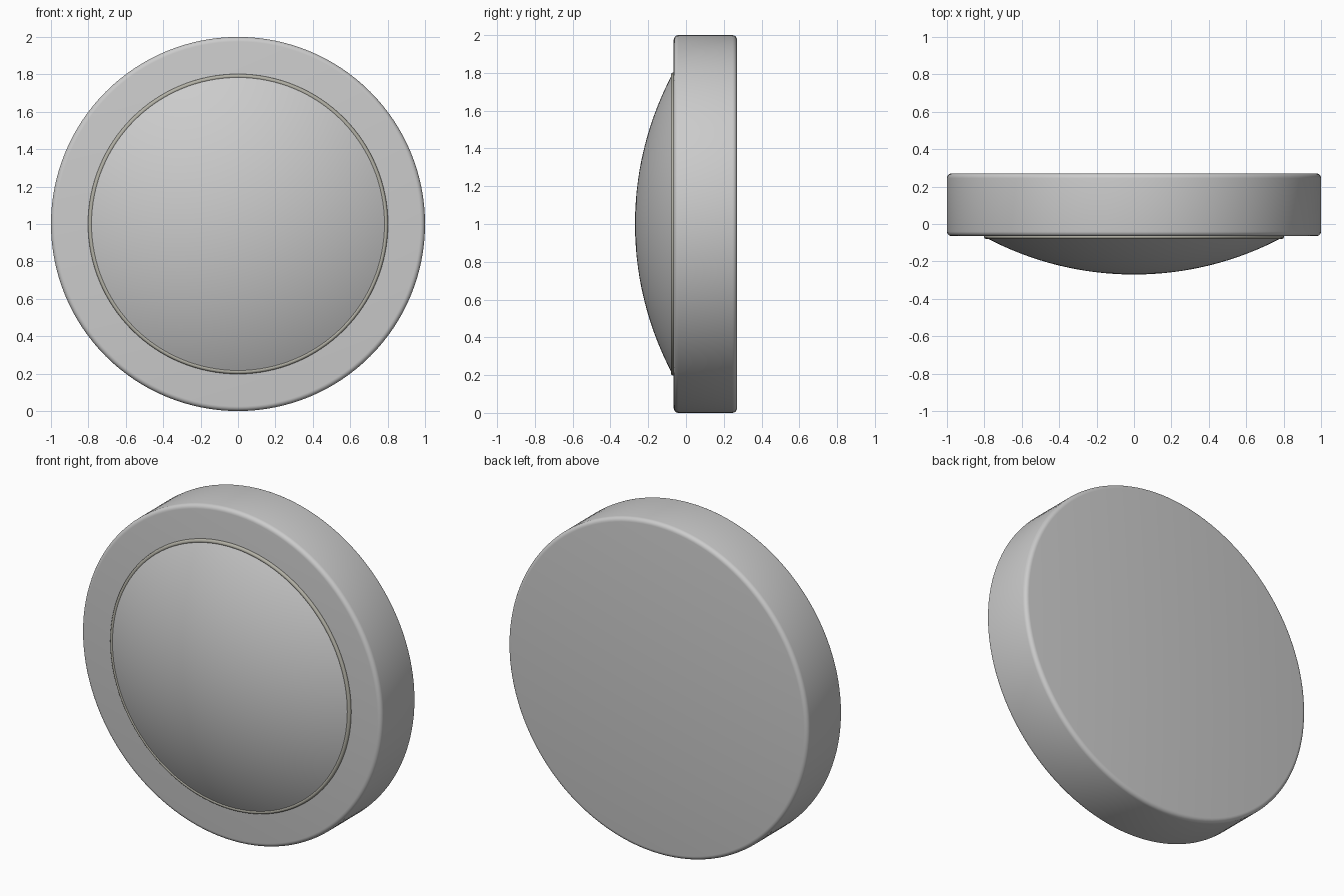
import bpy, bmesh
from math import sin, cos, pi, asin, radians

if "Cube" in bpy.data.objects:
    bpy.data.objects.remove(bpy.data.objects["Cube"])

SEG = 128


def lathe(name, profile, closed=False, colour=None):
    """Revolve (radius, y) points around the y axis through z = 1."""
    bm = bmesh.new()
    rings = []
    for r, y in profile:
        if r < 1e-6:
            rings.append([bm.verts.new((0, y, 1))] * SEG)
        else:
            rings.append([bm.verts.new((r * cos(2 * pi * i / SEG), y, 1 + r * sin(2 * pi * i / SEG)))
                          for i in range(SEG)])
    pairs = list(zip(rings, rings[1:]))
    if closed:
        pairs.append((rings[-1], rings[0]))
    for a, b in pairs:
        for i in range(SEG):
            j = (i + 1) % SEG
            bm.faces.new(list(dict.fromkeys((a[i], a[j], b[j], b[i]))))
    bmesh.ops.recalc_face_normals(bm, faces=bm.faces)
    mesh = bpy.data.meshes.new(name)
    bm.to_mesh(mesh)
    bm.free()
    obj = bpy.data.objects.new(name, mesh)
    bpy.context.collection.objects.link(obj)
    bpy.ops.object.select_all(action='DESELECT')
    obj.select_set(True)
    bpy.context.view_layer.objects.active = obj
    bpy.ops.object.shade_smooth_by_angle(angle=radians(35))
    if colour:
        mat = bpy.data.materials.new(name)
        mat.diffuse_color = colour
        mat.use_nodes = True
        mat.node_tree.nodes["Principled BSDF"].inputs["Base Color"].default_value = mat.diffuse_color
        mesh.materials.append(mat)
    return obj


def arc(cr, cy, rad, a0, a1, n):
    return [(cr + rad * cos(a0 + (a1 - a0) * k / n), cy + rad * sin(a0 + (a1 - a0) * k / n))
            for k in range(n + 1)]


FRONT, BACK, BEV = -0.065, 0.27, 0.025

# Round housing with softened rims
lathe("housing", [(0, FRONT)]
      + arc(1 - BEV, FRONT + BEV, BEV, -pi / 2, 0, 5)
      + arc(1 - BEV, BACK - BEV, BEV, 0, pi / 2, 5)
      + [(0, BACK)])

# Shallow domed lens, a spherical cap seated in the housing
R = 1.69
edge = asin(0.80 / R)
dome = [(R * sin(edge * k / 24), -0.27 + R * (1 - cos(edge * k / 24))) for k in range(25)]
lathe("dome_lens", dome + [(0.80, -0.05), (0, -0.05)])

# Thin seal ring around the lens
lathe("seal_ring", arc(0.79, -0.068, 0.012, 0, 2 * pi, 12)[:-1], closed=True,
      colour=(0.45, 0.44, 0.38, 1))
